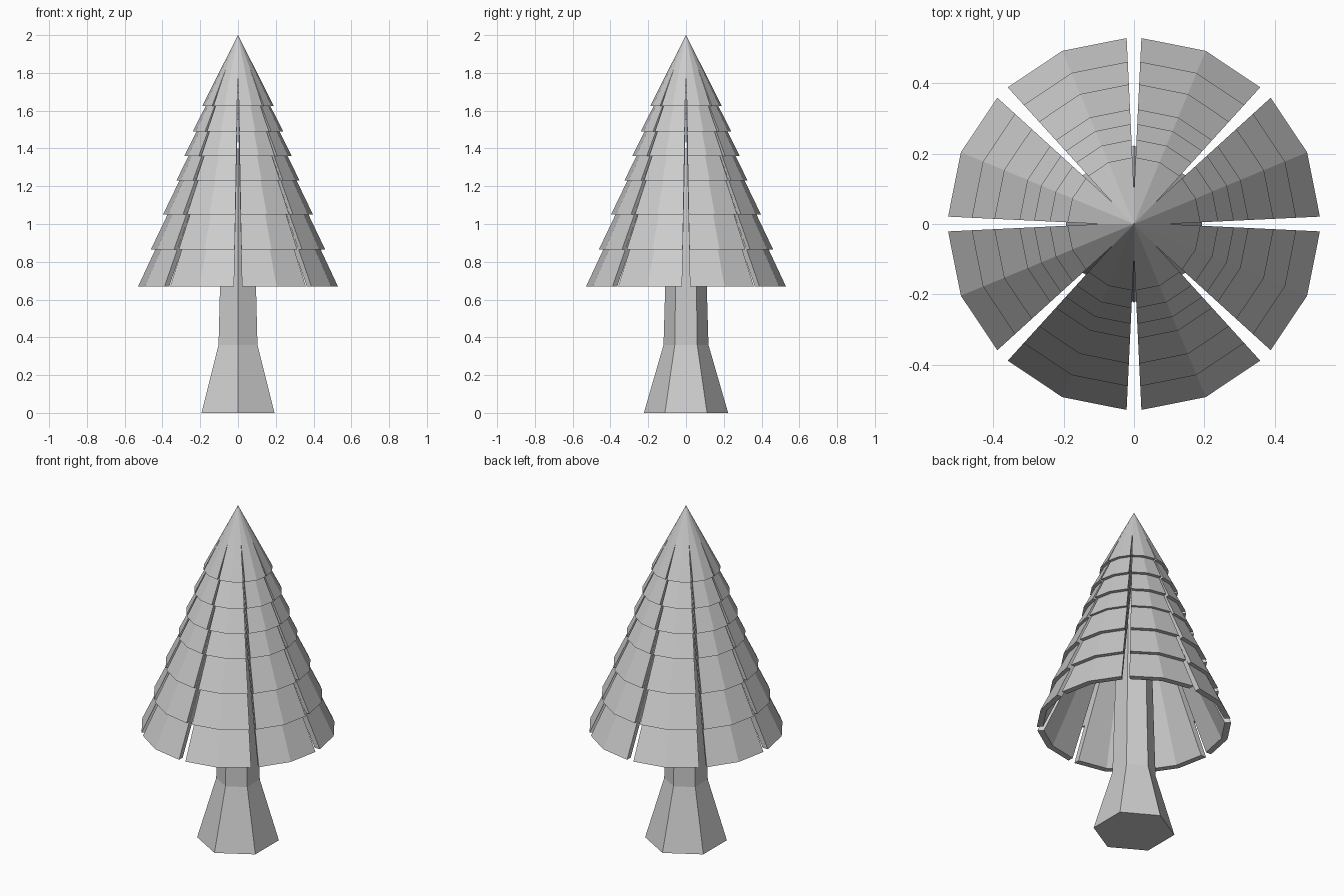
import bpy, bmesh
from math import cos, sin, pi
from mathutils import Matrix, Vector

cube = bpy.data.objects.get("Cube")
if cube:
    bpy.data.objects.remove(cube, do_unlink=True)

grey = bpy.data.materials.new("plain_grey")
grey.use_nodes = True
colour = (0.6, 0.6, 0.6, 1)
grey.diffuse_color = colour
grey.node_tree.nodes["Principled BSDF"].inputs["Base Color"].default_value = colour


def finish(name, bm):
    bmesh.ops.remove_doubles(bm, verts=bm.verts, dist=1e-5)
    bmesh.ops.recalc_face_normals(bm, faces=bm.faces)
    mesh = bpy.data.meshes.new(name)
    bm.to_mesh(mesh)
    bm.free()
    mesh.materials.append(grey)
    obj = bpy.data.objects.new(name, mesh)
    bpy.context.collection.objects.link(obj)


SLOT_TOP = 0.09      # radius where the slots begin
RIM = 0.533
THICK = 0.035


def arc(radius, z, slot_radius):
    """Three points across one eighth of a ring, pulled back from the slots."""
    half = 0.021 * max(0, slot_radius - SLOT_TOP) / (RIM - SLOT_TOP)
    x = radius - half * 0.2
    edge = Vector((x, half, z))
    mid = Vector((radius * cos(pi / 8), radius * sin(pi / 8), z))
    far = Matrix.Rotation(pi / 4, 3, "Z") @ Vector((x, -half, z))
    return edge, mid, far


def bridge(bm, ring_a, ring_b, closed=True):
    n = len(ring_a)
    for i in range(n if closed else n - 1):
        j = (i + 1) % n
        bm.faces.new((ring_a[i], ring_a[j], ring_b[j], ring_b[i]))


def tier(name, radius, z, apex):
    """Hollow sixteen-sided cone skirt cut into eight slotted panels."""
    bm = bmesh.new()
    slope = radius / (apex - z)
    top_z = apex - SLOT_TOP / slope
    for k in range(8):
        turn = Matrix.Rotation(k * pi / 4, 3, "Z")
        rings = []
        for r, h in ((radius, z), (SLOT_TOP, top_z)):
            outer = arc(r, h, r)
            inner = arc(r - THICK, h, r)
            loop = list(outer) + list(reversed(inner))
            rings.append([bm.verts.new(turn @ p) for p in loop])
        low, high = rings
        bridge(bm, low, high)
        bm.faces.new(low)
        # solid tip above the slots
        tip = bm.verts.new((0, 0, apex))
        for a, b in zip(high[:2], high[1:3]):
            bm.faces.new((a, b, tip))
        inner_tip = bm.verts.new((0, 0, apex - THICK / slope))
        for a, b in zip(high[3:5], high[4:6]):
            bm.faces.new((a, b, inner_tip))
    finish(name, bm)


# Foliage skirts, bottom to top: rim radius, rim height, tip height
skirts = [(RIM, 0.67, 1.80), (0.465, 0.865, 1.83), (0.4, 1.05, 1.87),
          (0.328, 1.23, 1.9), (0.286, 1.36, 1.93), (0.241, 1.49, 1.96),
          (0.19, 1.625, 2.0)]
for i, (radius, z, apex) in enumerate(skirts):
    tier(f"foliage_skirt_{i + 1}", radius, z, apex)

# Six-sided trunk with a flared foot
bm = bmesh.new()
trunk = []
for radius, z in ((0.223, 0), (0.119, 0.36), (0.11, 0.67), (0.09, 1.4)):
    trunk.append([bm.verts.new((radius * sin(k * pi / 3), radius * cos(k * pi / 3), z))
                  for k in range(6)])
for a, b in zip(trunk, trunk[1:]):
    bridge(bm, a, b)
bm.faces.new(trunk[0])
bm.faces.new(trunk[-1])
finish("trunk", bm)
